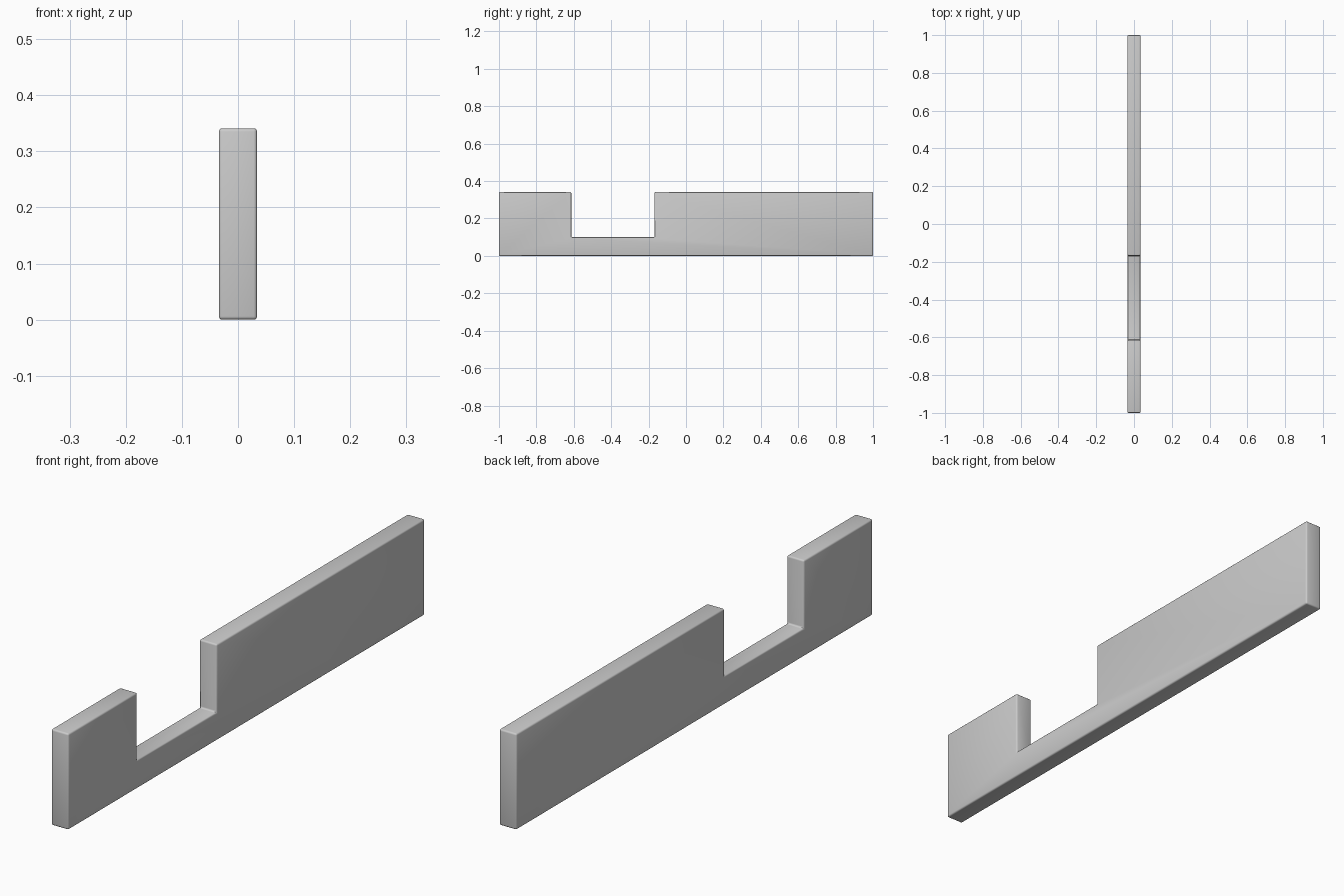
import bpy, bmesh

if "Cube" in bpy.data.objects:
    bpy.data.objects.remove(bpy.data.objects["Cube"])

HALF_WIDTH = 0.034

# Side profile (y, z) of a long board with one notch in its top edge
profile = [(-1, 0), (1, 0), (1, 0.341), (-0.168, 0.341),
           (-0.168, 0.1), (-0.613, 0.1), (-0.613, 0.341), (-1, 0.341)]

# Extrude the profile across x
bm = bmesh.new()
face = bm.faces.new([bm.verts.new((-HALF_WIDTH, y, z)) for y, z in profile])
ext = bmesh.ops.extrude_face_region(bm, geom=[face])
moved = [g for g in ext["geom"] if isinstance(g, bmesh.types.BMVert)]
bmesh.ops.translate(bm, verts=moved, vec=(2 * HALF_WIDTH, 0, 0))
bmesh.ops.recalc_face_normals(bm, faces=bm.faces)
mesh = bpy.data.meshes.new("notched_board")
bm.to_mesh(mesh)
bm.free()

board = bpy.data.objects.new("notched_board", mesh)
bpy.context.collection.objects.link(board)

# Small rounded edges
bevel = board.modifiers.new("rounded_edges", 'BEVEL')
bevel.width = 0.006
bevel.segments = 3
bevel.limit_method = 'ANGLE'

bpy.context.view_layer.objects.active = board
board.select_set(True)
bpy.ops.object.modifier_apply(modifier=bevel.name)
bpy.ops.object.shade_smooth_by_angle()
